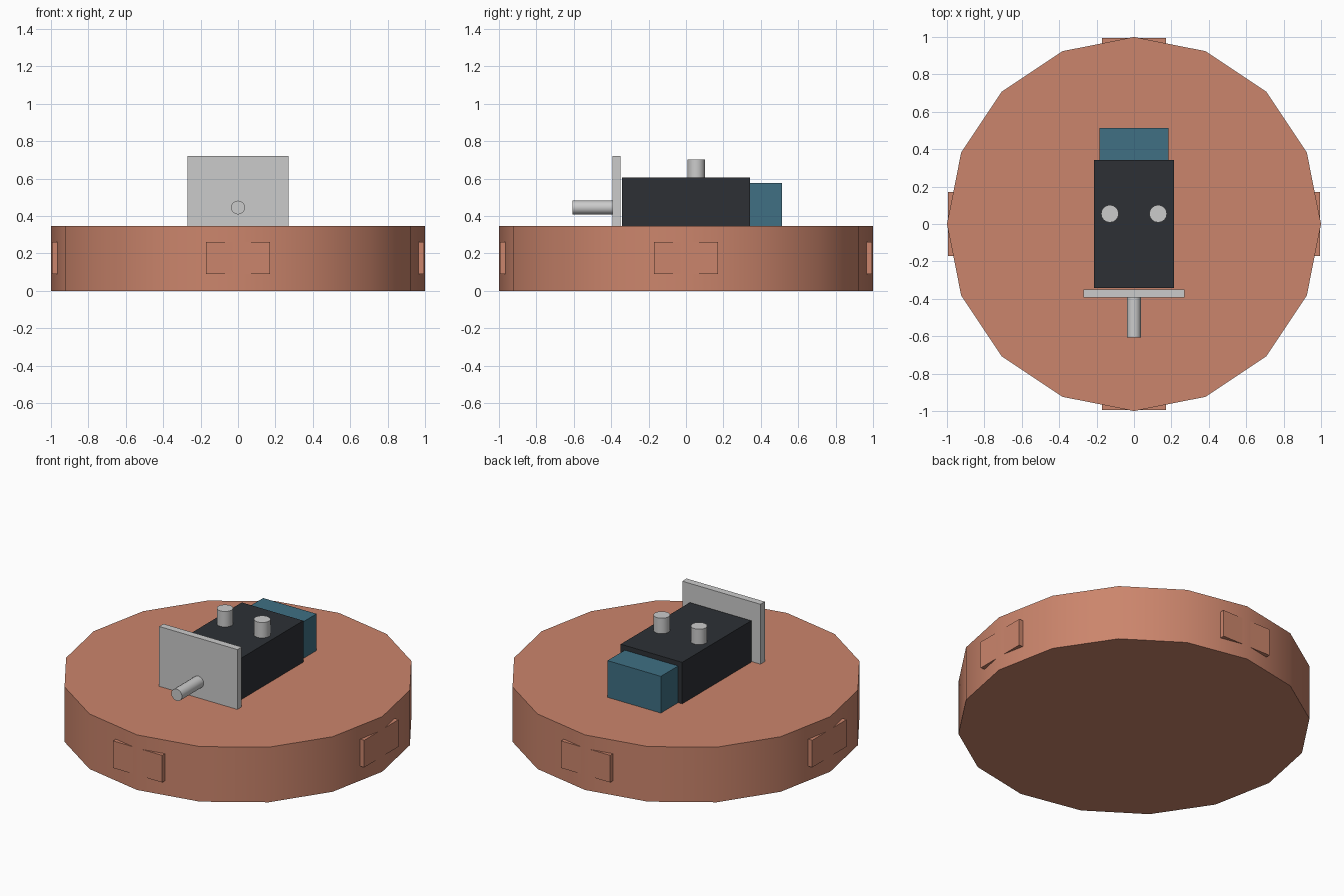
import bpy
from math import pi, radians, sin, cos

if "Cube" in bpy.data.objects:
    bpy.data.objects.remove(bpy.data.objects["Cube"])


def material(name, rgb):
    m = bpy.data.materials.new(name)
    m.diffuse_color = (*rgb, 1)
    m.use_nodes = True
    m.node_tree.nodes["Principled BSDF"].inputs["Base Color"].default_value = m.diffuse_color
    return m


def finish(name, mat):
    ob = bpy.context.object
    ob.name = name
    if mat:
        ob.data.materials.append(mat)
    return ob


def box(name, lo, hi, mat=None):
    bpy.ops.mesh.primitive_cube_add(size=1, location=[(a + b) / 2 for a, b in zip(lo, hi)])
    bpy.context.object.scale = [b - a for a, b in zip(lo, hi)]
    bpy.ops.object.transform_apply(location=False, rotation=False, scale=True)
    return finish(name, mat)


def cylinder(name, radius, depth, loc, sides=16, rot=(0, 0, 0), mat=None):
    bpy.ops.mesh.primitive_cylinder_add(vertices=sides, radius=radius, depth=depth,
                                        location=loc, rotation=rot)
    bpy.ops.object.shade_smooth_by_angle(angle=radians(40))
    return finish(name, mat)


clay = material("clay", (0.60, 0.235, 0.15))
dark = material("dark", (0.026, 0.03, 0.036))
blue = material("blue", (0.05, 0.16, 0.23))

# Round base with four side pads
cylinder("base", 1.0, 0.345, (0, 0, 0.1725), mat=clay)
for i in range(4):
    a = i * pi / 2
    pad = box(f"side_pad_{i + 1}", (-0.04, -0.17, -0.085), (0.04, 0.17, 0.085), clay)
    pad.location = (0.954 * cos(a), 0.954 * sin(a), 0.175)
    pad.rotation_euler.z = a

# Main body and rear block
box("body", (-0.213, -0.342, 0.345), (0.213, 0.342, 0.605), dark)
box("rear_block", (-0.185, 0.34, 0.345), (0.185, 0.513, 0.575), blue)

# Front shield and barrel
box("front_shield", (-0.271, -0.393, 0.345), (0.271, -0.35, 0.72))
cylinder("barrel", 0.037, 0.225, (0, -0.4945, 0.445), rot=(pi / 2, 0, 0))

# Pegs on top
for side, x in (("left", -0.129), ("right", 0.129)):
    cylinder(f"{side}_peg", 0.047, 0.11, (x, 0.055, 0.647))
